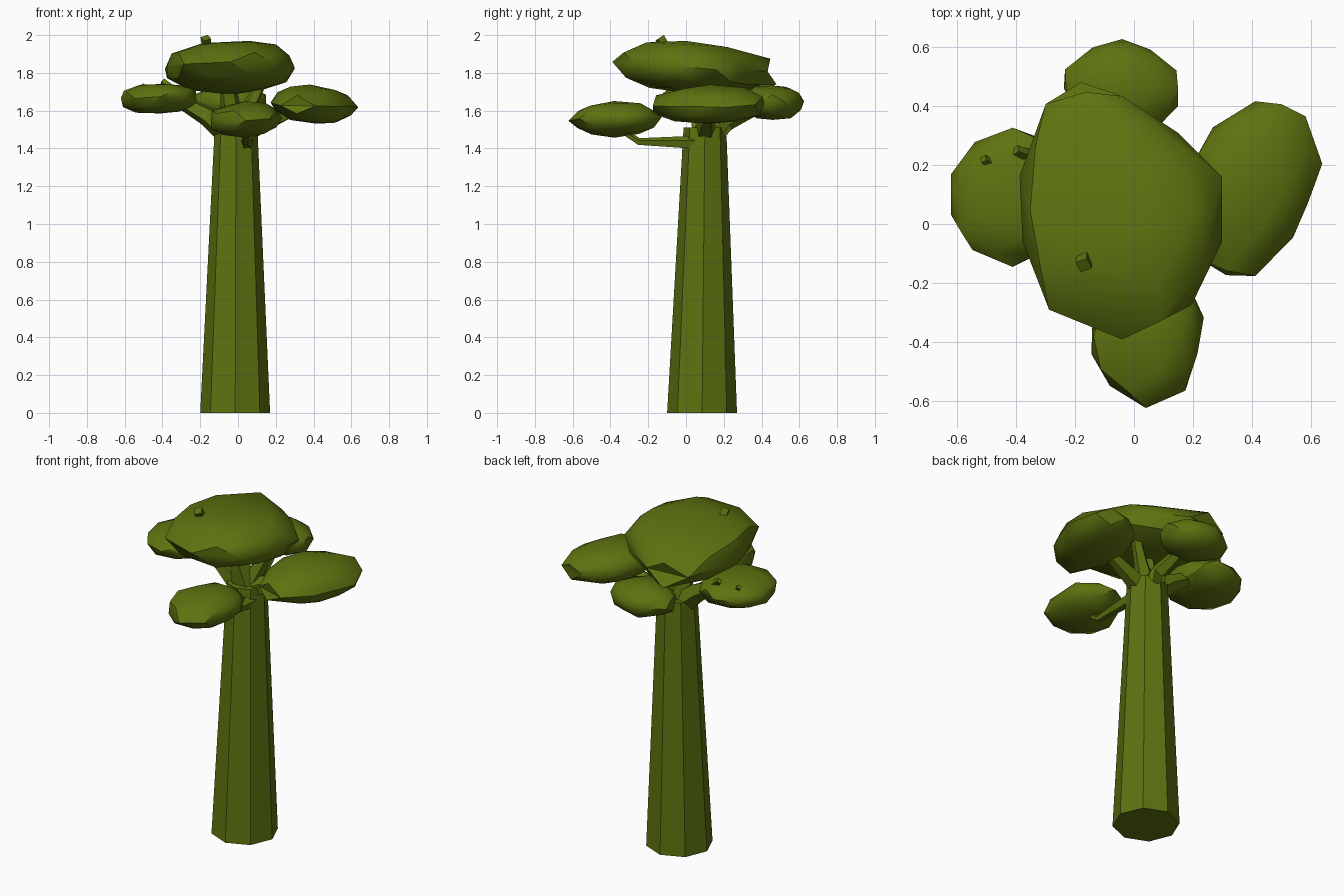
import bpy, bmesh, math, random
from mathutils import Vector
from mathutils.geometry import intersect_line_line_2d

if "Cube" in bpy.data.objects:
    bpy.data.objects.remove(bpy.data.objects["Cube"])

random.seed(4)
green = bpy.data.materials.new("olive_green")
green.diffuse_color = (0.11, 0.17, 0.005, 1)
green.use_nodes = True
green.node_tree.nodes["Principled BSDF"].inputs["Base Color"].default_value = green.diffuse_color


def add_mesh(name, bm):
    me = bpy.data.meshes.new(name)
    bmesh.ops.recalc_face_normals(bm, faces=bm.faces)
    bm.to_mesh(me)
    bm.free()
    ob = bpy.data.objects.new(name, me)
    bpy.context.collection.objects.link(ob)
    me.materials.append(green)
    return ob


def outline_radius(outline, centre, direction):
    """Distance from the centre to the outline along a direction."""
    for a, b in zip(outline, outline[1:] + outline[:1]):
        hit = intersect_line_hit(centre, centre + direction * 3, Vector(a), Vector(b))
        if hit:
            return (hit - centre).length
    return 0.2


def intersect_line_hit(p, q, a, b):
    d, e, f = q - p, b - a, a - p
    det = d.x * e.y - d.y * e.x
    if abs(det) < 1e-9:
        return None
    t = (f.x * e.y - f.y * e.x) / det
    s = (f.x * d.y - f.y * d.x) / det
    return p + d * t if t > 0 and -1e-4 <= s <= 1.0001 else None


def canopy(name, centre, outline, bottom, mid, top, peak=(0, 0), tilt=(0, 0)):
    """Flattened leaf clump: a ball squeezed into a plan outline."""
    bm = bmesh.new()
    bmesh.ops.create_icosphere(bm, subdivisions=2, radius=1)
    c = Vector(centre)
    for v in bm.verts:
        flat = Vector((v.co.x, v.co.y))
        w, size = v.co.z, flat.length
        if size > 1e-4:
            flat = flat.normalized() * size ** 0.85 * outline_radius(outline, c, flat.normalized())
        flat *= random.uniform(0.97, 1.02)
        x, y = flat
        z = mid + w * ((top - mid) if w > 0 else (mid - bottom))
        z += tilt[0] * x + tilt[1] * y + random.uniform(-0.006, 0.006)
        k = max(w, 0) * (1 - size)
        v.co = (c.x + x + peak[0] * k, c.y + y + peak[1] * k, z)
    ob = add_mesh(name, bm)
    bpy.context.view_layer.objects.active = ob
    ob.select_set(True)
    bpy.ops.object.shade_smooth_by_angle(angle=math.radians(35))
    ob.select_set(False)


def branch(name, points, radii, sides=5):
    """Tapered faceted limb along a path."""
    bm = bmesh.new()
    pts = [Vector(p) for p in points]
    rings = []
    for i, (p, r) in enumerate(zip(pts, radii)):
        d = (pts[min(i + 1, len(pts) - 1)] - pts[max(i - 1, 0)]).normalized()
        u = d.cross(Vector((0.31, 0.95, 0.05)) if abs(d.y) < 0.8 else Vector((1, 0, 0))).normalized()
        w = d.cross(u)
        angles = [math.tau * k / sides for k in range(sides)]
        rings.append([bm.verts.new(p + r * (u * math.cos(a) + w * math.sin(a))) for a in angles])
    for lo, hi in zip(rings, rings[1:]):
        for k in range(sides):
            n = (k + 1) % sides
            bm.faces.new((lo[k], lo[n], hi[n], hi[k]))
    bm.faces.new(rings[0])
    bm.faces.new(rings[-1])
    add_mesh(name, bm)


# Trunk: tapered octagon with corners on the axes
bm = bmesh.new()
bmesh.ops.create_cone(bm, cap_ends=True, segments=8, radius1=0.185, radius2=0.113, depth=1.51)
for v in bm.verts:
    lean = 0.015 if v.co.z > 0 else 0
    v.co += Vector((-0.015 + lean * 0.3, 0.085 + lean, 0.755))
add_mesh("trunk", bm)

# Main limbs
branch("front_branch", [(0.05, 0.08, 1.43), (0.05, 0.0, 1.43), (0.04, -0.25, 1.435), (0.03, -0.38, 1.52)],
       [0.04, 0.035, 0.02, 0.015])
branch("left_branch", [(-0.04, 0.1, 1.47), (-0.16, 0.1, 1.57), (-0.36, 0.13, 1.68)], [0.07, 0.055, 0.03])
branch("right_branch", [(0.03, 0.1, 1.48), (0.16, 0.11, 1.54), (0.36, 0.13, 1.63)], [0.06, 0.045, 0.025])
branch("back_branch", [(0, 0.12, 1.46), (0.0, 0.22, 1.54), (-0.03, 0.44, 1.64)], [0.065, 0.045, 0.025])
branch("top_branch", [(-0.01, 0.1, 1.48), (-0.04, 0.07, 1.62), (-0.06, 0.03, 1.8)], [0.085, 0.055, 0.035])
branch("top_side_branch", [(0.0, 0.1, 1.5), (0.06, 0.13, 1.62), (0.14, 0.17, 1.78)], [0.06, 0.04, 0.025])

# Twig ends poking out of the leaves
branch("top_twig", [(-0.165, -0.07, 1.88), (-0.17, -0.14, 1.985)], [0.018, 0.03], 4)
branch("left_twig", [(-0.45, 0.19, 1.66), (-0.51, 0.22, 1.735)], [0.018, 0.015], 4)
branch("back_twig", [(-0.28, 0.2, 1.66), (-0.4, 0.25, 1.755)], [0.025, 0.018], 4)

# Leaf clumps
canopy("top_leaves", (-0.04, 0.05),
       [(0.31, -0.05), (0.29, 0.22), (-0.18, 0.53), (-0.35, 0.36), (-0.405, 0.06),
        (-0.34, -0.24), (-0.12, -0.405), (0.07, -0.4), (0.24, -0.24)],
       1.69, 1.83, 1.965, (0.1, -0.05), (0.0, -0.06))
canopy("left_leaves", (-0.41, 0.1),
       [(-0.2, 0.1), (-0.25, 0.26), (-0.37, 0.33), (-0.45, 0.33), (-0.59, 0.24), (-0.635, 0.12),
        (-0.6, -0.04), (-0.46, -0.15), (-0.35, -0.15), (-0.24, -0.05)],
       1.58, 1.67, 1.745, (0, 0), (0.03, 0))
canopy("right_leaves", (0.41, 0.13),
       [(0.635, 0.21), (0.57, 0.4), (0.47, 0.445), (0.33, 0.39), (0.2, 0.25), (0.17, 0.05),
        (0.26, -0.21), (0.43, -0.18), (0.57, 0.0)],
       1.53, 1.63, 1.735, (-0.03, 0), (-0.04, 0.02))
canopy("back_leaves", (-0.04, 0.46),
       [(0.17, 0.44), (0.14, 0.55), (0.02, 0.61), (-0.08, 0.63), (-0.23, 0.54), (-0.26, 0.46),
        (-0.16, 0.33), (0.0, 0.29), (0.11, 0.33)],
       1.55, 1.645, 1.735)
canopy("front_leaves", (0.04, -0.38),
       [(0.24, -0.27), (0.15, -0.15), (0.03, -0.12), (-0.1, -0.2), (-0.165, -0.38), (-0.14, -0.48),
        (-0.07, -0.57), (0.04, -0.625), (0.2, -0.56)],
       1.46, 1.555, 1.645, (0, 0), (0.03, 0.03))
